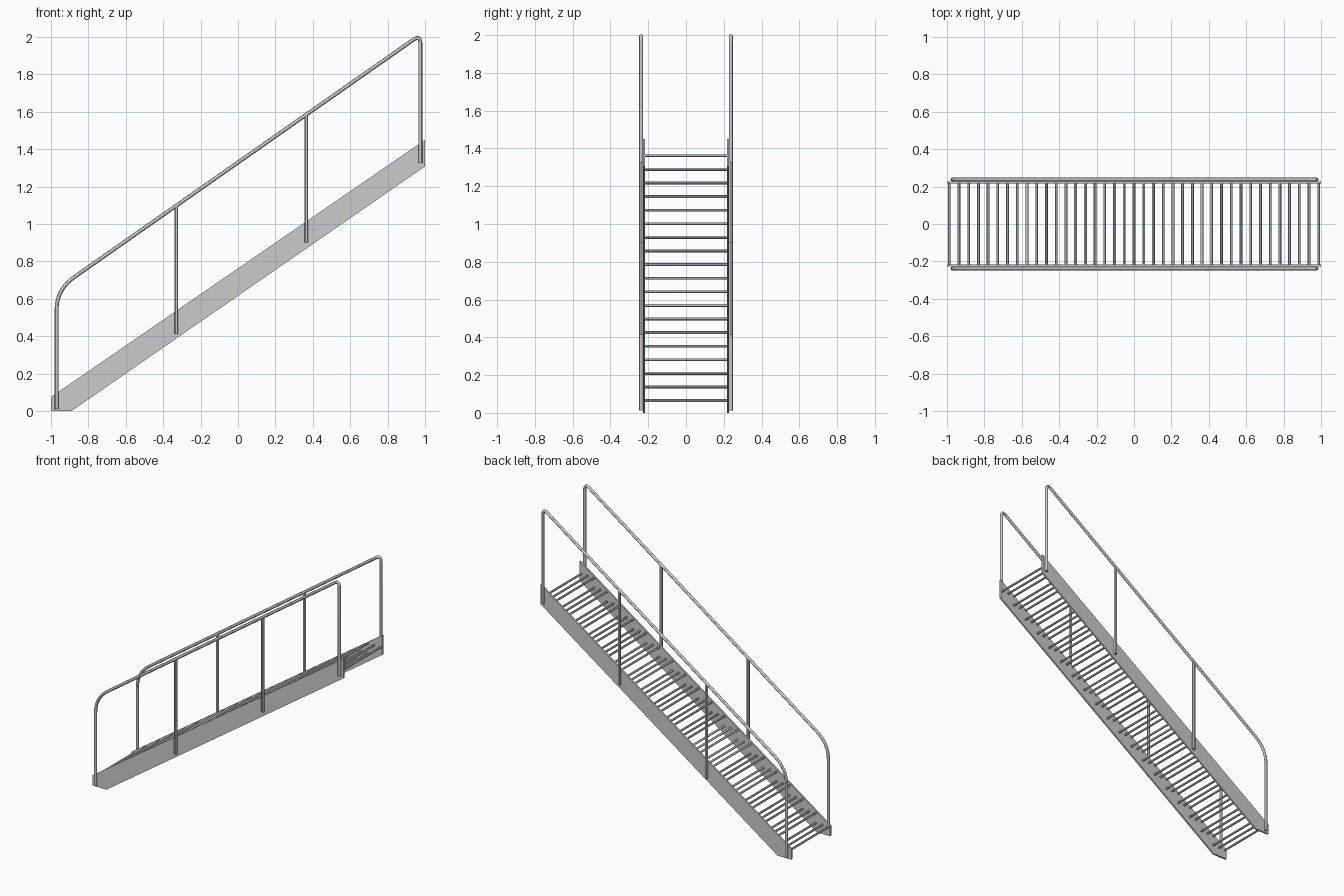
import bpy, bmesh
from mathutils import Vector, Matrix

if "Cube" in bpy.data.objects:
    bpy.data.objects.remove(bpy.data.objects["Cube"])

SLOPE = 0.70


def finish(name, bm, smooth=False):
    bmesh.ops.recalc_face_normals(bm, faces=bm.faces)
    me = bpy.data.meshes.new(name)
    bm.to_mesh(me)
    bm.free()
    ob = bpy.data.objects.new(name, me)
    bpy.context.collection.objects.link(ob)
    if smooth:
        bpy.context.view_layer.objects.active = ob
        ob.select_set(True)
        bpy.ops.object.shade_smooth_by_angle()
        ob.select_set(False)
    return ob


def rod(bm, a, b, r, sides=12):
    a, b = Vector(a), Vector(b)
    d = b - a
    m = Matrix.Translation((a + b) / 2) @ d.to_track_quat('Z', 'Y').to_matrix().to_4x4()
    bmesh.ops.create_cone(bm, cap_ends=True, segments=sides, radius1=r, radius2=r,
                          depth=d.length, matrix=m)


def rail_z(x):
    return 1.098 + SLOPE * (x + 0.33)


def bend(p0, c, p1, n=8):
    p0, c, p1 = Vector(p0), Vector(c), Vector(p1)
    return [(1 - t) ** 2 * p0 + 2 * t * (1 - t) * c + t * t * p1
            for t in (i / n for i in range(n + 1))]


def side_plate(name, s):
    # sloped stringer with a level foot
    profile = [(-1, 0), (-0.89, 0), (1, 1.308), (1, 1.45), (-1, 0.075)]
    bm = bmesh.new()
    f = bm.faces.new([bm.verts.new((x, s * 0.216, z)) for x, z in profile])
    ext = bmesh.ops.extrude_face_region(bm, geom=[f])
    vs = [v for v in ext['geom'] if isinstance(v, bmesh.types.BMVert)]
    bmesh.ops.translate(bm, verts=vs, vec=(0, s * 0.012, 0))
    finish(name, bm)


def handrail(name, s):
    # one bent tube: end post, sloping rail, end post
    y = s * 0.238
    xl, xr = -0.97, 0.975
    pts = [Vector((xl, y, 0.012))]
    pts += bend((xl, y, 0.54), (xl, y, rail_z(xl)), (-0.875, y, rail_z(-0.875)))
    pts += bend((0.938, y, rail_z(0.938)), (xr, y, rail_z(xr)), (xr, y, 1.962))
    pts += [Vector((xr, y, 1.325))]
    # sweep a circular ring along the path, mitred at each point
    bm = bmesh.new()
    import math
    rings, n, r = [], 12, 0.0105
    side = Vector((0, 1, 0))
    for i, p in enumerate(pts):
        t = (pts[min(i + 1, len(pts) - 1)] - p).normalized() + (p - pts[max(i - 1, 0)]).normalized()
        up = side.cross(t.normalized())
        rings.append([bm.verts.new(p + r * (math.cos(k * math.tau / n) * side
                                            + math.sin(k * math.tau / n) * up))
                      for k in range(n)])
    for a, b in zip(rings, rings[1:]):
        for k in range(n):
            bm.faces.new((a[k], a[(k + 1) % n], b[(k + 1) % n], b[k]))
    bm.faces.new(rings[0])
    bm.faces.new(rings[-1])
    finish(name, bm, True)


for label, s in (("front", -1), ("back", 1)):
    side_plate(label + "_stringer", s)
    handrail(label + "_handrail", s)
    # intermediate posts
    for i, (x, z) in enumerate(((-0.33, 0.412), (0.365, 0.902))):
        bm = bmesh.new()
        rod(bm, (x, s * 0.238, z), (x, s * 0.238, rail_z(x)), 0.0105)
        finish(f"{label}_post_{i + 1}", bm, True)

# treads: three cross bars each
for i in range(19):
    bm = bmesh.new()
    x0, z = -0.988 + i * 0.104, 0.065 + i * 0.072
    for k in range(3):
        x = x0 + k * 0.052
        rod(bm, (x, -0.217, z), (x, 0.217, z), 0.0075)
    finish(f"tread_{i + 1}", bm, True)
